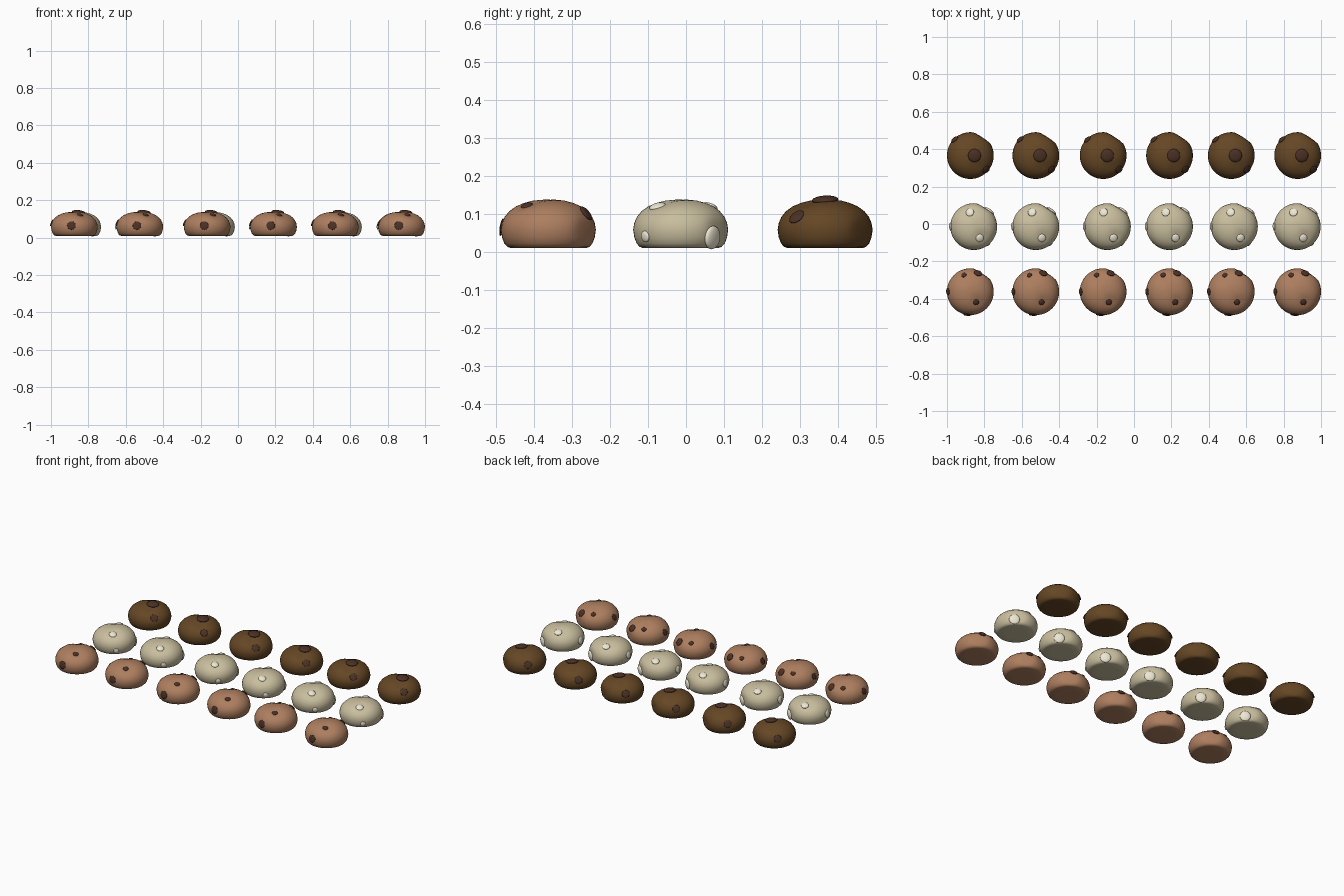
import bpy, bmesh, math
from mathutils import Vector, Matrix
from mathutils.bvhtree import BVHTree

if "Cube" in bpy.data.objects:
    bpy.data.objects.remove(bpy.data.objects["Cube"])


def material(name, rgb):
    m = bpy.data.materials.new(name)
    m.diffuse_color = (*rgb, 1)
    m.use_nodes = True
    m.node_tree.nodes["Principled BSDF"].inputs["Base Color"].default_value = m.diffuse_color
    return m


def dough_mesh(name, mat):
    """Lathe a domed cookie, then press in soft dents."""
    profile = [(0.06, 0.01), (0.1, 0.01), (0.108, 0.013), (0.116, 0.022), (0.122, 0.038), (0.125, 0.058),
               (0.122, 0.076), (0.115, 0.092), (0.103, 0.107), (0.086, 0.12),
               (0.066, 0.129), (0.044, 0.135), (0.022, 0.137)]
    n = 48
    bm = bmesh.new()
    rings = [[bm.verts.new((r * math.cos(2 * math.pi * i / n),
                            r * math.sin(2 * math.pi * i / n), z)) for i in range(n)]
             for r, z in profile]
    for a, b in zip(rings, rings[1:]):
        for i in range(n):
            j = (i + 1) % n
            bm.faces.new((a[i], a[j], b[j], b[i]))
    bm.faces.new(rings[0][::-1])
    top = bm.verts.new((0, 0, 0.137))
    for i in range(n):
        bm.faces.new((rings[-1][i], rings[-1][(i + 1) % n], top))
    # soft dents (x, y, width, depth)
    dents = [(0.04, -0.055, 0.035, 0.010), (-0.035, 0.06, 0.03, 0.007)]
    for v in bm.verts:
        if v.co.z > 0.07:
            for x, y, w, d in dents:
                q = ((v.co.x - x) ** 2 + (v.co.y - y) ** 2) / (w * w)
                v.co.z -= d * math.exp(-q)
        # flattened back right flank
        s = (v.co.x * 0.55 + v.co.y * 0.835)
        if s > 0.113:
            k = (s - 0.113) * 0.7
            v.co.x -= 0.55 * k
            v.co.y -= 0.835 * k
    for f in bm.faces:
        f.smooth = True
    bmesh.ops.recalc_face_normals(bm, faces=bm.faces)
    tree = BVHTree.FromBMesh(bm)
    me = bpy.data.meshes.new(name)
    bm.to_mesh(me)
    bm.free()
    me.materials.append(mat)
    return me, tree


def chips_mesh(name, mat, tree, chips):
    """Flattened drops lying on the dough surface."""
    bm = bmesh.new()
    centre = Vector((0, 0, 0.04))
    for x, y, z, r, thick in chips:
        hit, normal, _, _ = tree.ray_cast(centre, (Vector((x, y, z)) - centre).normalized())
        rot = normal.to_track_quat('Z', 'Y').to_matrix().to_4x4()
        mat4 = Matrix.Translation(hit) @ rot @ Matrix.Diagonal((r, r, thick, 1))
        bmesh.ops.create_uvsphere(bm, u_segments=20, v_segments=12, radius=1, matrix=mat4)
    for f in bm.faces:
        f.smooth = True
    me = bpy.data.meshes.new(name)
    bm.to_mesh(me)
    bm.free()
    me.materials.append(mat)
    return me


brown = material("dark chip", (0.07, 0.03, 0.018))
cream = material("white chip", (0.85, 0.8, 0.65))
xs = [-0.875, -0.525, -0.165, 0.19, 0.52, 0.875]
xs_mid = [-0.857, -0.525, -0.142, 0.19, 0.537, 0.873]

# each row: name, dough colour, chip material, y, xs, chips (x, y, z, radius, thickness)
rows = [
    ("tan", (0.42, 0.21, 0.115), brown, -0.362, xs,
     [(0.03, -0.055, 0.118, 0.016, 0.008), (-0.015, -0.12, 0.064, 0.023, 0.005),
      (-0.12, 0.0, 0.08, 0.02, 0.005), (0.04, 0.097, 0.1, 0.022, 0.007),
      (-0.035, 0.09, 0.11, 0.014, 0.006)]),
    ("pale", (0.58, 0.51, 0.34), cream, -0.014, xs_mid,
     [(0.032, -0.06, 0.118, 0.022, 0.009), (-0.02, 0.075, 0.118, 0.022, 0.008),
      (-0.12, 0.0, 0.065, 0.022, 0.007), (0.088, 0.09, 0.037, 0.031, 0.011),
      (0.08, -0.095, 0.04, 0.015, 0.006)]),
    ("dark", (0.13, 0.062, 0.018), brown, 0.366, xs,
     [(0.022, 0.0, 0.135, 0.035, 0.011), (0.085, -0.075, 0.092, 0.022, 0.006),
      (-0.088, 0.09, 0.08, 0.022, 0.006)]),
]

for name, rgb, chip_mat, y, row_xs, chips in rows:
    dough, tree = dough_mesh(name + "_cookie", material(name + " dough", rgb))
    drops = chips_mesh(name + "_chips", chip_mat, tree, chips)
    for x in row_xs:
        for me in (dough, drops):
            ob = bpy.data.objects.new(me.name, me)
            ob.location = (x, y, 0)
            bpy.context.collection.objects.link(ob)
